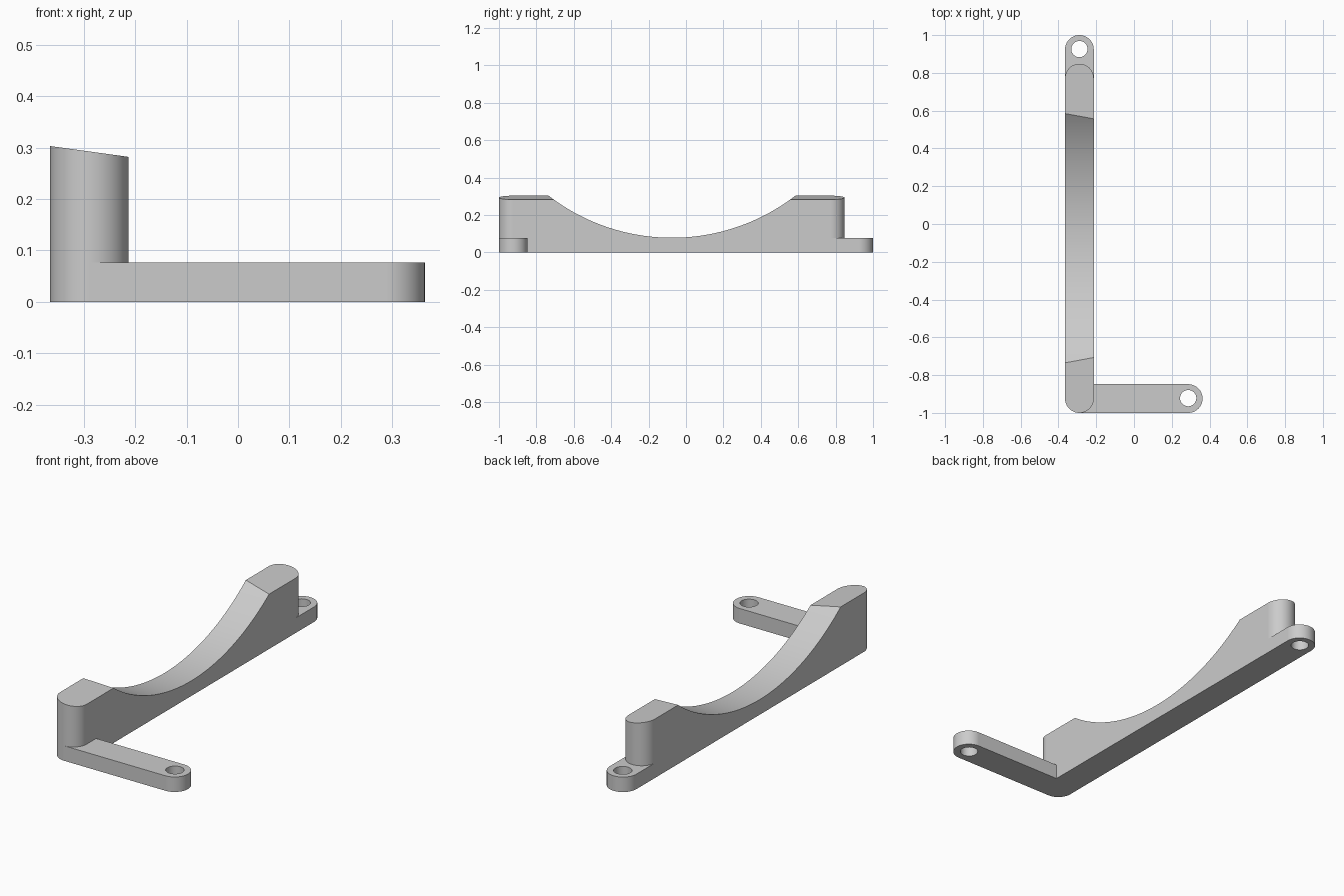
import bpy
import bmesh
from math import cos, sin, radians
from mathutils import Matrix

R = 0.076            # half the bar width
WALL_X = -0.289      # centre line of the wall
END = 0.924          # distance of the end centres from the middle
PLATE = 0.077        # plate thickness

cube = bpy.data.objects.get("Cube")
if cube:
    bpy.data.objects.remove(cube, do_unlink=True)

grey = bpy.data.materials.new("light grey")
grey.use_nodes = True
colour = (0.6, 0.6, 0.6, 1)
grey.diffuse_color = colour
grey.node_tree.nodes["Principled BSDF"].inputs["Base Color"].default_value = colour


def arc(cx, cy, start, stop, step=5):
    return [(cx + R * cos(radians(a)), cy + R * sin(radians(a)))
            for a in range(start, stop + 1, step)]


def finish(name, bm):
    bmesh.ops.recalc_face_normals(bm, faces=bm.faces)
    mesh = bpy.data.meshes.new(name)
    bm.to_mesh(mesh)
    bm.free()
    mesh.materials.append(grey)
    ob = bpy.data.objects.new(name, mesh)
    bpy.context.collection.objects.link(ob)
    return ob


def prism(name, outline, bottom, top):
    """Extrude an outline from a flat bottom up to the height top(x)."""
    bm = bmesh.new()
    low = [bm.verts.new((x, y, bottom)) for x, y in outline]
    high = [bm.verts.new((x, y, top(x))) for x, y in outline]
    bm.faces.new(low)
    bm.faces.new(high)
    n = len(outline)
    for i in range(n):
        j = (i + 1) % n
        bm.faces.new((low[i], low[j], high[j], high[i]))
    return finish(name, bm)


def cylinder(name, radius, depth, matrix, segments):
    bm = bmesh.new()
    bmesh.ops.create_cone(bm, cap_ends=True, segments=segments, radius1=radius,
                          radius2=radius, depth=depth, matrix=matrix)
    return finish(name, bm)


def combine(target, tool, operation):
    """Apply a boolean and discard the tool."""
    mod = target.modifiers.new("boolean", 'BOOLEAN')
    mod.operation = operation
    mod.solver = 'EXACT'
    mod.object = tool
    bpy.context.view_layer.objects.active = target
    bpy.ops.object.modifier_apply(modifier=mod.name)
    bpy.data.objects.remove(tool, do_unlink=True)


# L-shaped mounting plate with rounded ends
plate_outline = (arc(0.287, -END, -90, 90)
                 + [(WALL_X + R, R - END)]
                 + arc(WALL_X, END, 0, 180)
                 + arc(WALL_X, -END, 180, 270))
bracket = prism("bracket", plate_outline, 0, lambda x: PLATE)

# Round-ended wall with a sloping top
wall_outline = arc(WALL_X, 0.772, 0, 180) + arc(WALL_X, -END, 180, 360)
wall = prism("wall", wall_outline, PLATE,
             lambda x: 0.2925 - 0.138 * (x - WALL_X))

# Large circular saddle scooped out of the wall
saddle = Matrix.Translation((WALL_X, -0.075, 1.158)) @ Matrix.Rotation(radians(90), 4, 'Y')
combine(wall, cylinder("saddle_cutter", 1.08, 0.5, saddle, 360), 'DIFFERENCE')
combine(bracket, wall, 'UNION')

# Screw holes at both free ends
for x, y in ((WALL_X, END + 0.002), (0.287, 0.002 - END)):
    hole = cylinder("hole_cutter", 0.043, 0.3, Matrix.Translation((x, y, 0)), 64)
    combine(bracket, hole, 'DIFFERENCE')

# Smooth curves, crisp edges and flat sides
bpy.ops.object.select_all(action='DESELECT')
bracket.select_set(True)
bpy.context.view_layer.objects.active = bracket
bpy.ops.object.shade_smooth_by_angle(angle=radians(20))
weighted = bracket.modifiers.new("weighted_normals", 'WEIGHTED_NORMAL')
weighted.keep_sharp = True
